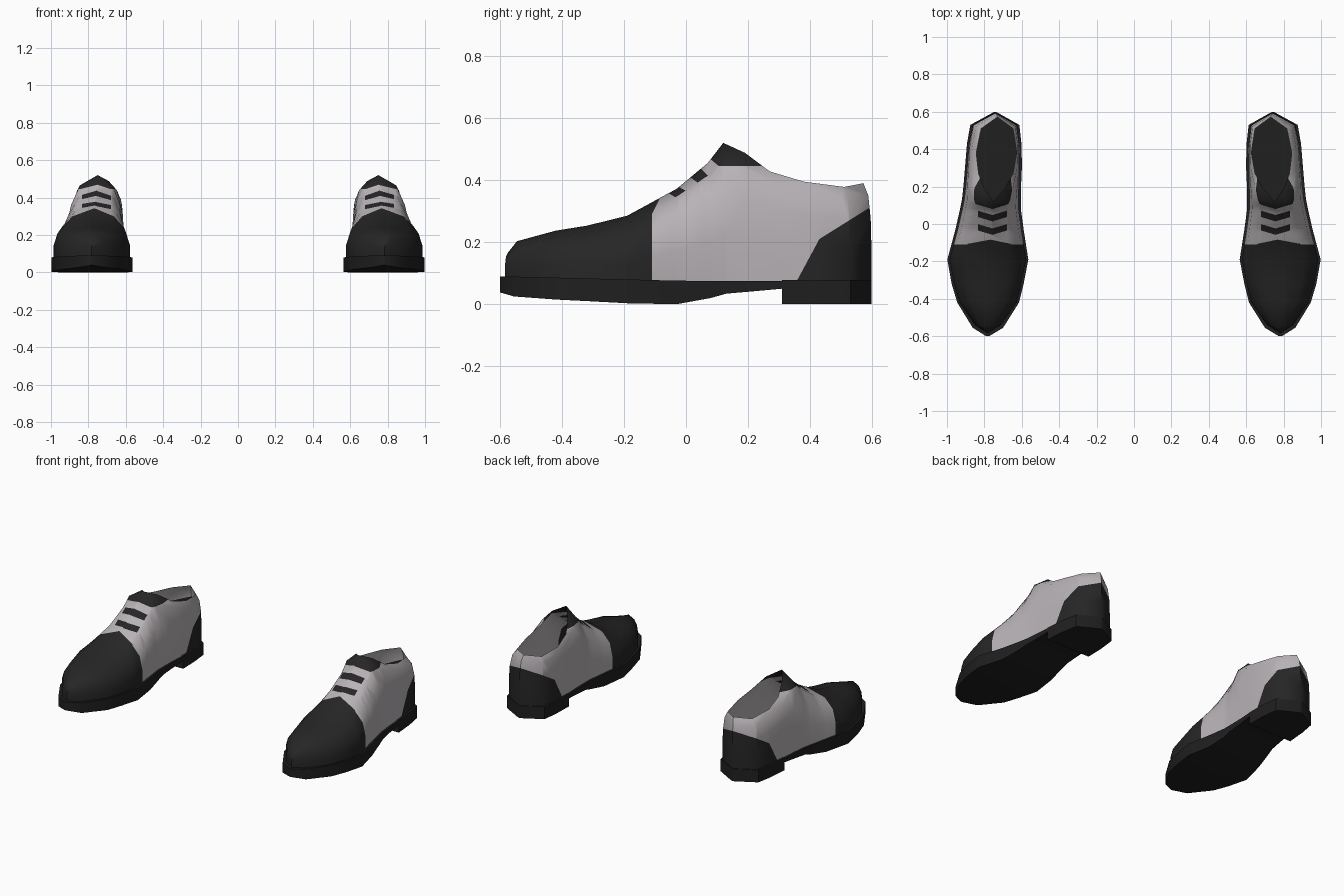
import bpy, bmesh, math
from mathutils import Vector

if "Cube" in bpy.data.objects:
    bpy.data.objects.remove(bpy.data.objects["Cube"])


def material(name, rgb):
    m = bpy.data.materials.new(name)
    m.diffuse_color = (*rgb, 1)
    m.use_nodes = True
    m.node_tree.nodes["Principled BSDF"].inputs["Base Color"].default_value = m.diffuse_color
    return m


BLACK = material("black leather", (0.019, 0.019, 0.019))
GREY = material("pale grey leather", (0.48, 0.45, 0.47))
SOLE = material("sole black", (0.014, 0.014, 0.014))

# Stations from toe to heel:
# y, inner x, outer x, sole bottom z, top y, top z, top half width
STATIONS = [
    (-.600, .775, .790, .038, -.575, .165, 0),
    (-.555, .700, .862, .025, -.545, .203, 0),
    (-.420, .615, .945, .015, -.420, .237, 0),
    (-.320, .590, .975, .010, -.320, .253, 0),
    (-.190, .565, .998, .003, -.190, .285, 0),
    (-.030, .590, .955, .000, -.030, .372, 0),
    (.080, .605, .930, .020, .070, .455, 0),
    (.130, .605, .920, .034, .120, .520, 0),
    (.200, .604, .912, .040, .190, .488, .055),
    (.310, .599, .903, .050, .270, .428, .092),
    (.430, .602, .893, .050, .380, .395, .108),
    (.530, .613, .875, .050, .510, .378, .085),
    (.598, .735, .750, .050, .572, .390, 0),
]
# Wall profile: (height fraction, share of base width)
PROFILE = [(0, 1), (.35, 1), (.65, .9), (.88, .6), (1, 0)]
LACE_X = .757


def finish(name, bm, mats, angle):
    """Turn the bmesh into a mirrored, shaded pair."""
    me = bpy.data.meshes.new(name)
    bm.to_mesh(me)
    bm.free()
    for m in mats:
        me.materials.append(m)
    ob = bpy.data.objects.new(name, me)
    bpy.context.collection.objects.link(ob)
    bpy.ops.object.select_all(action='DESELECT')
    ob.select_set(True)
    bpy.context.view_layer.objects.active = ob
    bpy.ops.object.shade_smooth_by_angle(angle=math.radians(angle))
    mod = ob.modifiers.new("pair", 'MIRROR')
    mod.use_mirror_merge = False
    return ob


def cut(bm, co, no, y0=-1, y1=1):
    """Split the faces between y0 and y1 along a plane."""
    faces = [f for f in bm.faces if y0 < f.calc_center_median().y < y1]
    geom = set(faces)
    for f in faces:
        geom.update(f.edges)
        geom.update(f.verts)
    bmesh.ops.bisect_plane(bm, geom=list(geom), dist=1e-5,
                           plane_co=Vector(co), plane_no=Vector(no).normalized())


def build_upper():
    bm = bmesh.new()
    for s in (-1, 1):
        grid = []
        for y, xi, xo, _, yt, zt, wt in STATIONS:
            cx = (xi + xo) / 2
            tx = cx - (.012 if y > -.1 else 0)
            half = max(0, (xo - xi) / 2 - .012)
            yb = y + .016 if y < -.5 else y
            row = []
            for g, f in PROFILE:
                x = (tx + s * wt) * (1 - f) + (cx + s * half) * f
                row.append(bm.verts.new((x, yt + (yb - yt) * f, .065 + (zt - .065) * g)))
            grid.append(row)
        for a, b in zip(grid, grid[1:]):
            for j in range(len(PROFILE) - 1):
                q = [a[j], b[j], b[j + 1], a[j + 1]]
                bm.faces.new(q if s > 0 else q[::-1])
    bmesh.ops.remove_doubles(bm, verts=bm.verts, dist=.0005)

    # toe cap and heel counter seams
    cut(bm, (0, -.11, .2), (0, 1, 0))
    cut(bm, (0, -.11, .29), (0, 1, -.5), -.2, .1)
    cut(bm, (0, .36, .08), (0, .13, -.07), .2)
    cut(bm, (0, .43, .21), (0, .10, -.16), .2)
    # tongue and lace edges
    cut(bm, (0, 0, .445), (0, 0, 1), 0, .4)
    bars = [(-.058, -.024), (.014, .048)]
    for v in [e for b in bars for e in b] + [.08]:
        for s in (-1, 1):
            cut(bm, (LACE_X, v, 0), (-.3 * s, 1, 0), -.11, .2)
    for s in (-1, 1):
        cut(bm, (LACE_X + s * .077, 0, 0), (1, 0, 0), -.11, .13)

    for f in bm.faces:
        x, y, z = f.calc_center_median()
        side = abs(x - LACE_X)
        v = y - .3 * side
        toe = y < -.11 + max(0, z - .29) * .5
        counter = (y - .36) * .13 > (z - .08) * .07 and (y - .43) * .10 > (z - .21) * .16
        lace = side < .077 and z > .25 and any(a < v < b for a, b in bars)
        tongue = z > .445 and y > .05 and (v > .08 or y > .13)
        f.material_index = 0 if toe or counter or lace or tongue else 1
    return finish("shoe_upper", bm, [BLACK, GREY], 60)


def build_slab(name, rows):
    """Closed slab from rows of (y, inner x, outer x, bottom z, top z)."""
    bm = bmesh.new()
    rings = [[bm.verts.new(p) for p in ((xi, y, zt), (xo, y, zt), (xo, y, zb), (xi, y, zb))]
             for y, xi, xo, zb, zt in rows]
    for a, b in zip(rings, rings[1:]):
        for j in range(4):
            k = (j + 1) % 4
            bm.faces.new((a[j], a[k], b[k], b[j]))
    bm.faces.new(rings[0])
    bm.faces.new(rings[-1])
    bmesh.ops.recalc_face_normals(bm, faces=bm.faces)
    return finish(name, bm, [SOLE], 40)


build_upper()
build_slab("sole", [(y, xi, xo, zb, .075 + .025 * max(0, -y))
                    for y, xi, xo, zb, *_ in STATIONS])
build_slab("heel_block", [(y, xi, xo, 0, .078)
                          for y, xi, xo, *_ in STATIONS if y > .3])
